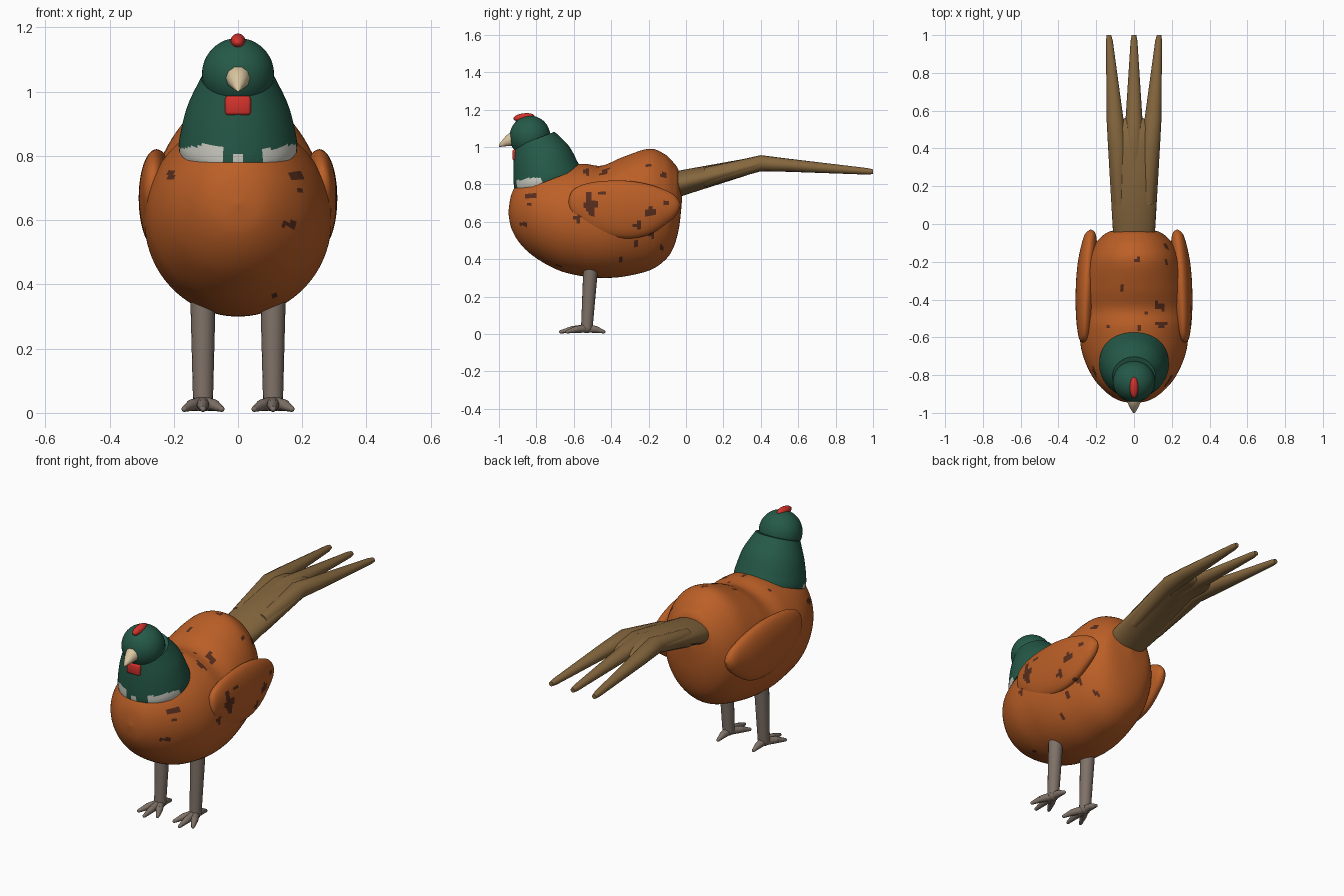
import bpy, bmesh, math
from mathutils import Vector, Matrix

if "Cube" in bpy.data.objects:
    bpy.data.objects.remove(bpy.data.objects["Cube"])


def mat(name, r, g, b):
    m = bpy.data.materials.new(name)
    m.diffuse_color = (r, g, b, 1)
    m.use_nodes = True
    m.node_tree.nodes["Principled BSDF"].inputs["Base Color"].default_value = m.diffuse_color
    return m


ORANGE = mat("rust orange", .50, .115, .02)
SPOT = mat("dark brown", .10, .027, .013)
GREEN = mat("deep green", .018, .10, .065)
WHITE = mat("collar white", .62, .62, .56)
RED = mat("red", .66, .032, .025)
CREAM = mat("beak cream", .70, .56, .35)
TAIL = mat("tail brown", .235, .135, .048)
GREY = mat("leg grey", .21, .165, .135)


def finish(bm, name, mats, angle=50):
    bmesh.ops.remove_doubles(bm, verts=bm.verts, dist=1e-5)
    bmesh.ops.recalc_face_normals(bm, faces=bm.faces)
    me = bpy.data.meshes.new(name)
    bm.to_mesh(me)
    bm.free()
    for m in mats:
        me.materials.append(m)
    ob = bpy.data.objects.new(name, me)
    bpy.context.collection.objects.link(ob)
    bpy.ops.object.select_all(action='DESELECT')
    bpy.context.view_layer.objects.active = ob
    ob.select_set(True)
    bpy.ops.object.shade_smooth_by_angle(angle=math.radians(angle))
    return ob


def smooth_keys(keys, n):
    """Catmull-Rom through the keys, n samples per span."""
    ks = [Vector(k) for k in keys]
    out = []
    for i in range(len(ks) - 1):
        a, b, c, d = ks[max(i - 1, 0)], ks[i], ks[i + 1], ks[min(i + 2, len(ks) - 1)]
        for j in range(n):
            t = j / n
            out.append(.5 * (2 * b + (c - a) * t + (2 * a - 5 * b + 4 * c - d) * t * t
                             + (3 * b - a - 3 * c + d) * t ** 3))
    return out + [ks[-1]]


def skin(bm, rings):
    vs = [[bm.verts.new(p) for p in r] for r in rings]
    n = len(vs[0])
    for a, b in zip(vs, vs[1:]):
        for i in range(n):
            bm.faces.new((a[i], a[(i + 1) % n], b[(i + 1) % n], b[i]))
    bm.faces.new(vs[0])
    bm.faces.new(vs[-1])


def loft(bm, rows, seg):
    """rows: x centre, y, z top, z bottom, half width"""
    rings = []
    for x, y, zt, zb, w in rows:
        zc, h, w = (zt + zb) / 2, max((zt - zb) / 2, 1e-4), max(w, 1e-4)
        rings.append([(x + w * math.cos(2 * math.pi * i / seg), y,
                       zc + h * math.sin(2 * math.pi * i / seg)) for i in range(seg)])
    skin(bm, rings)


# Spots: right side (y, z, r), front (x, z, r), top (x, y, r)
SIDE = [(-.53, .87, .013), (-.43, .87, .015), (-.2, .9, .013), (-.12, .85, .017),
        (-.51, .69, .034), (-.52, .74, .018), (-.5, .64, .018), (-.58, .62, .02),
        (-.45, .75, .014), (-.85, .74, .013), (-.19, .65, .025), (-.11, .7, .016),
        (-.26, .58, .02), (-.27, .48, .018), (-.13, .46, .012), (-.38, .69, .012),
        (-.88, .59, .01), (-.18, .53, .015), (-.35, .40, .01)]
FRONT = [(-.21, .74, .012), (.19, .74, .013), (.195, .69, .01), (.17, .59, .015), (.11, .36, .013)]
TOP = [(.02, -.19, .014), (-.07, -.34, .014), (.12, -.43, .018), (.15, -.45, .012),
       (.03, -.55, .018), (.16, -.53, .015), (-.14, -.54, .01), (.07, -.47, .01)]


def spots(bm):
    for f in bm.faces:
        c, n = f.calc_center_median(), f.normal
        hit = c.x > .1 and any(math.hypot(c.y - a, c.z - b) < r for a, b, r in SIDE)
        hit |= n.y < -.3 and any(math.hypot(c.x - a, c.z - b) < r for a, b, r in FRONT)
        hit |= n.z > .3 and any(math.hypot(c.x - a, c.y - b) < r for a, b, r in TOP)
        f.material_index = int(hit)


# Body
bm = bmesh.new()
loft(bm, smooth_keys([
    (0, -.95, .65, .65, 0), (0, -.932, .75, .56, .085), (0, -.88, .83, .475, .16),
    (0, -.80, .87, .405, .225), (0, -.68, .895, .34, .275), (0, -.55, .91, .308, .29),
    (0, -.45, .90, .30, .29), (0, -.34, .945, .306, .28), (0, -.2, .99, .338, .25),
    (0, -.12, .965, .388, .215), (0, -.07, .92, .455, .175), (0, -.037, .865, .57, .12),
    (0, -.02, .73, .73, 0)], 7), 96)
bm.normal_update()
bmesh.ops.recalc_face_normals(bm, faces=bm.faces)
spots(bm)
finish(bm, "body", [ORANGE, SPOT], 80)

# Wings
for s, side in ((1, "right"), (-1, "left")):
    bm = bmesh.new()
    rows = smooth_keys([
        (.265, -.63, .70, .70, 0), (.263, -.612, .76, .64, .025), (.26, -.56, .795, .59, .04),
        (.258, -.47, .815, .535, .05), (.252, -.33, .82, .51, .056), (.245, -.2, .80, .53, .052),
        (.235, -.09, .76, .60, .038), (.23, -.046, .725, .645, .024), (.228, -.028, .69, .69, 0)], 6)
    loft(bm, [(s * r[0], *r[1:]) for r in rows], 48)
    bmesh.ops.recalc_face_normals(bm, faces=bm.faces)
    spots(bm)
    finish(bm, side + "_wing", [ORANGE, SPOT], 80)

# Neck with a ragged white collar at the lower front
bm = bmesh.new()
rings = []
for y, z, r in smooth_keys([(-.735, .82, .184), (-.75, .855, .182), (-.775, .95, .158),
                            (-.81, 1.04, .115)], 10):
    ax, up = Vector((1, 0, 0)), Vector((0, .934, .36))
    rings.append([Vector((0, y, z)) + r * (ax * math.cos(k * math.pi / 36) + up * math.sin(k * math.pi / 36))
                  for k in range(72)])
skin(bm, rings)
for f in bm.faces:
    c = f.calc_center_median()
    white = c.z < .829 + .006 * math.sin(45 * c.x) and c.y < -.77
    if -.05 < c.x < .075:
        white = abs(c.x) < .015 and c.z < .802
    f.material_index = int(white)
finish(bm, "neck", [GREEN, WHITE])


def ball(name, loc, radii, tilt, m, u=32, v=20):
    bm = bmesh.new()
    bmesh.ops.create_uvsphere(bm, u_segments=u, v_segments=v, radius=1,
                              matrix=Matrix.Translation(loc) @ Matrix.Rotation(tilt, 4, 'X')
                              @ Matrix.Diagonal((*radii, 1)))
    finish(bm, name, [m], 60)


# Head and comb
ball("head", (0, -.834, 1.055), (.112, .109, .112), 0, GREEN, 48, 32)
ball("comb", (0, -.866, 1.158), (.023, .057, .022), .12, RED, 16, 12)

# Wattle
bm = bmesh.new()
bmesh.ops.create_cube(bm, size=1, matrix=Matrix.Translation((0, -.905, .957))
                      @ Matrix.Diagonal((.08, .045, .06, 1)))
bmesh.ops.bevel(bm, geom=bm.edges[:], offset=.009, segments=2, affect='EDGES', profile=.5)
finish(bm, "wattle", [RED])

# Beak
bm = bmesh.new()
loft(bm, [(0, -.90, 1.087, 1.003, .04), (0, -.935, 1.083, 1.004, .038),
          (0, -.965, 1.058, 1.002, .026), (0, -.99, 1.027, 1.0, .012), (0, -1, 1.012, 1.0, .005)], 10)
finish(bm, "beak", [CREAM])

# Tail: broad base splitting into three feathers
bm = bmesh.new()
loft(bm, [(0, -.10, .855, .715, .105), (0, -.03, .875, .735, .112),
          (0, .4, .952, .872, .137), (0, .5, .935, .872, .12), (0, .56, .92, .875, .05)], 32)
finish(bm, "tail_base", [TAIL])
for x0, x1, x2, name in ((-.085, -.1, -.133, "left"), (0, 0, 0, "middle"), (.085, .1, .133, "right")):
    bm = bmesh.new()
    loft(bm, [(x0 * .9, .1, .89, .785, .035), (x0, .4, .956, .87, .052), (x1, .55, .937, .867, .045),
              (x2 * .98, .97, .887, .852, .018), (x2, 1, .88, .855, .012)], 16)
    finish(bm, name + "_tail_feather", [TAIL])


# Legs with four toes each
def rod(bm, p, q, r0, r1):
    p, q = Vector(p), Vector(q)
    rot = (q - p).to_track_quat('Z', 'Y').to_matrix().to_4x4()
    bmesh.ops.create_cone(bm, cap_ends=True, segments=16, radius1=r0, radius2=r1,
                          depth=(q - p).length, matrix=Matrix.Translation((p + q) / 2) @ rot)
    bmesh.ops.create_uvsphere(bm, u_segments=12, v_segments=8, radius=r1, matrix=Matrix.Translation(q))


for s, side in ((1, "right"), (-1, "left")):
    bm = bmesh.new()
    x = s * .109
    rod(bm, (x, -.508, .38), (x, -.53, .035), .040, .031)
    for dx, y in ((0, -.67), (.058, -.635), (-.058, -.635), (0, -.44)):
        mid = (x + dx * .6, -.53 + (y + .53) * .55, .024)
        rod(bm, (x, -.53, .03), mid, .023, .018)
        rod(bm, mid, (x + dx, y, .012), .018, .009)
    for v in bm.verts:
        v.co.z = max(v.co.z, 0)
    finish(bm, side + "_leg", [GREY])
